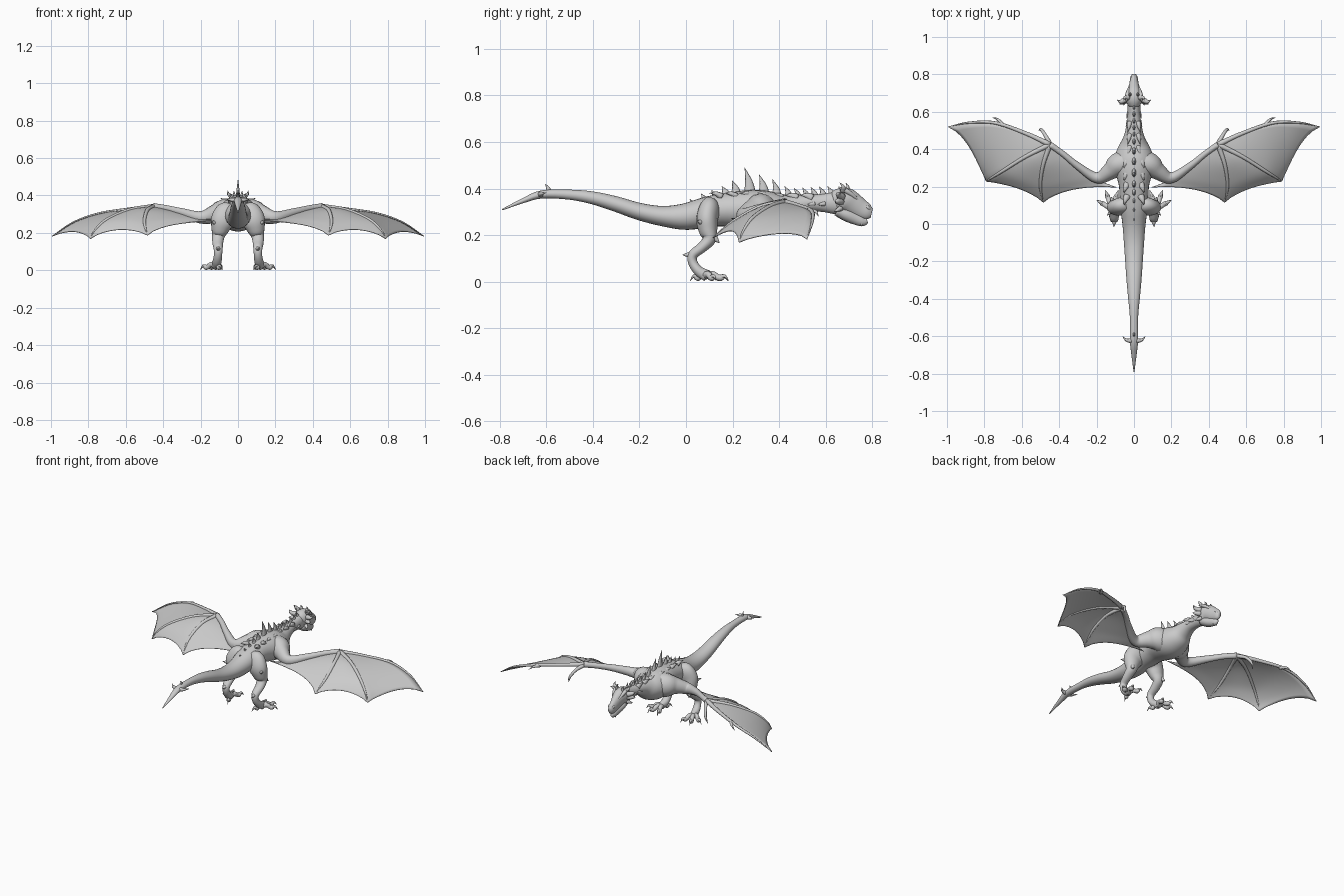
import bpy, bmesh, math
from mathutils import Vector


def spline(pts, n):
    """Catmull-Rom resampling of equal-length tuples."""
    P = [Vector(p) for p in pts]
    P = [2 * P[0] - P[1]] + P + [2 * P[-1] - P[-2]]
    out = []
    for i in range(1, len(P) - 2):
        a, b, c, d = P[i - 1:i + 3]
        for k in range(n):
            t = k / n
            out.append(0.5 * (2 * b + (c - a) * t + (2 * a - 5 * b + 4 * c - d) * t * t
                              + (3 * b - a - 3 * c + d) * t ** 3))
    return out + [P[-2]]


def tube(bm, pts, n=4, sides=12):
    """Loft elliptical rings along (x, y, z, r_side, r_up) points."""
    S = spline([Vector(list(p) + [p[-1]] * (5 - len(p))) for p in pts], n)
    C = [Vector(s[:3]) for s in S]
    span = C[-1] - C[0]
    k = min(range(3), key=lambda i: abs(span[i]))
    ref = Vector([float(i == k) for i in range(3)])
    rings = []
    for i, c in enumerate(C):
        t = (C[min(i + 1, len(C) - 1)] - C[max(i - 1, 0)]).normalized()
        side = (ref - t * ref.dot(t)).normalized()
        up = t.cross(side)
        r1, r2 = max(S[i][3], .0006), max(S[i][4], .0006)
        rings.append([bm.verts.new(c + side * r1 * math.cos(a) + up * r2 * math.sin(a))
                      for a in (2 * math.pi * j / sides for j in range(sides))])
    for a, b in zip(rings, rings[1:]):
        for j in range(sides):
            m = (j + 1) % sides
            bm.faces.new((a[j], a[m], b[m], b[j]))
    bm.faces.new(rings[0][::-1])
    bm.faces.new(rings[-1])


def spike(bm, base, tip, r, bend=(0, 0, 0), flat=1.0, sides=8):
    """Curved horn tapering from base to tip."""
    a, b = Vector(base), Vector(tip)
    mid = (a + b) / 2 + Vector(bend)
    tube(bm, [(*a, r * flat, r), (*mid, r * .6 * flat, r * .6), (*b, 0, 0)], 3, sides)


def finish(name, bm, mirror=False, thick=0):
    bmesh.ops.recalc_face_normals(bm, faces=bm.faces)
    me = bpy.data.meshes.new(name)
    bm.to_mesh(me)
    bm.free()
    for p in me.polygons:
        p.use_smooth = True
    ob = bpy.data.objects.new(name, me)
    bpy.context.collection.objects.link(ob)
    if thick:
        m = ob.modifiers.new("thickness", 'SOLIDIFY')
        m.thickness, m.offset = thick, 0
    if mirror:
        ob.modifiers.new("mirror", 'MIRROR')
    return ob


# Torso, neck and tail: y, top z, bottom z, half width
profile = [(-.79, .312, .306, .002), (-.7, .358, .337, .014), (-.62, .392, .357, .022),
           (-.5, .395, .352, .022), (-.4, .387, .332, .031), (-.3, .366, .3, .04),
           (-.2, .338, .264, .047), (-.1, .325, .238, .054), (0, .337, .222, .062),
           (.1, .367, .235, .075), (.2, .385, .235, .08), (.28, .395, .218, .1),
           (.35, .39, .207, .105), (.41, .382, .228, .085), (.46, .376, .27, .058),
           (.52, .374, .298, .042), (.58, .376, .3, .034), (.64, .385, .29, .034),
           (.68, .38, .29, .03)]
bm = bmesh.new()
tube(bm, [(0, y, (t + b) / 2, w, (t - b) / 2) for y, t, b, w in profile], 4, 24)
finish("body", bm)

# Tail fin barbs
bm = bmesh.new()
spike(bm, (.01, -.625, .374), (.062, -.6, .382), .014, (.004, -.008, 0))
finish("tail_barb", bm, True)

# Skull and lower jaw, mouth closed
bm = bmesh.new()
tube(bm, [(0, .63, .348, .03, .038), (0, .66, .35, .045, .052), (0, .69, .348, .043, .054),
          (0, .72, .332, .033, .048), (0, .75, .313, .025, .042), (0, .78, .299, .02, .034),
          (0, .798, .294, .012, .02)], 4, 20)
finish("skull", bm)
bm = bmesh.new()
tube(bm, [(0, .65, .308, .033, .026), (0, .69, .287, .032, .028), (0, .73, .27, .023, .026),
          (0, .76, .259, .017, .021), (0, .778, .264, .009, .012)], 4, 16)
finish("lower_jaw", bm)

# Brows, cheek frill, horns and nostrils
bm = bmesh.new()
tube(bm, [(.018, .745, .345, .004), (.03, .715, .372, .009), (.037, .685, .392, .011),
          (.04, .655, .405, .003)], 3, 8)
spike(bm, (.03, .675, .39), (.055, .66, .425), .014, (.008, .008, 0))
spike(bm, (.02, .69, .392), (.022, .685, .425), .01, (0, .008, 0))
spike(bm, (.038, .67, .365), (.092, .665, .385), .018, (.006, -.014, 0))
spike(bm, (.036, .665, .345), (.078, .64, .345), .018, (.008, -.004, 0))
spike(bm, (.03, .665, .315), (.055, .635, .3), .013, (.006, 0, 0))
spike(bm, (.01, .755, .255), (.012, .752, .236), .007)
tube(bm, [(.012, .77, .325, .004), (.014, .782, .318, .008), (.01, .793, .305, .003)], 3, 8)
finish("horn_frill", bm, True)

# Spines along the back: y, base z, height, radius
bm = bmesh.new()
spines = [(.03, .33, .025, .016), (.08, .345, .033, .02), (.125, .36, .033, .022),
          (.17, .37, .04, .024), (.215, .375, .06, .024), (.275, .38, .11, .026),
          (.335, .375, .085, .025), (.39, .37, .07, .022), (.44, .365, .045, .02)]
spines += [(.48 + .036 * i, .364 + .002 * i, .038, .018) for i in range(5)]
for y, z, h, r in spines:
    spike(bm, (0, y, z), (0, y - .012 - h * .1, z + h), r, (0, .006, -.004), .5)
spike(bm, (0, -.59, .385), (0, -.605, .42), .014, (0, .004, 0), .5)
finish("back_spines", bm)

# Overlapping scale plates either side of the spine
bm = bmesh.new()
for i in range(7):
    y = .14 + .065 * i
    w, z = (.036, .366) if y < .4 else (.022, .358)
    spike(bm, (w, y + .01, z), (w * 1.5, y - .04, z + .014), .02, (0, .004, .005), .8)
for i in range(4):
    y = .46 + .045 * i
    spike(bm, (.032 - .002 * i, y, .335), (.05 - .003 * i, y - .03, .33), .012)
finish("side_scales", bm, True)

# Wing bones
W = (.45, .425, .34)
arm = [(.03, .33, .3), (.085, .315, .305), (.13, .28, .298), (.2, .247, .283), (.3, .31, .31),
       (.38, .375, .33), W]
f1 = [W, (.58, .485, .325), (.74, .54, .302), (.88, .542, .255), (.995, .52, .182)]
f2 = [W, (.58, .36, .322), (.7, .285, .272), (.765, .245, .215), (.79, .228, .168)]
f3 = [W, (.485, .32, .32), (.5, .22, .268), (.495, .16, .225), (.484, .115, .187)]
root = [W, (.35, .34, .315), (.24, .26, .285), (.17, .225, .272), (.09, .195, .272)]
bm = bmesh.new()
tube(bm, [(*p, r * 1.1, r) for p, r in zip(arm, (.07, .066, .046, .03, .02, .016, .017))], 5, 14)
for f in (f1, f2, f3):
    tube(bm, [(*p, r) for p, r in zip(f, (.015, .011, .009, .006, .001))], 6, 8)
finish("wing_bones", bm, True)

# Wing claws: wrist thumb and leading-edge hook
bm = bmesh.new()
tube(bm, [(.45, .43, .335, .013), (.475, .475, .315, .01), (.497, .505, .275, .008),
          (.51, .5, .235, .001)], 4, 8)
spike(bm, (.7, .525, .305), (.755, .568, .28), .012, (0, .012, .008))
finish("wing_claws", bm, True)

# Wing membrane: scalloped panels between neighbouring fingers
bm = bmesh.new()
for A, B, dip, sag in ((f1, f2, .11, .01), (f2, f3, .2, .02), (f3, root, .2, .01)):
    a, b = spline(A, 5), spline(B, 5)
    nu, nv = len(a) - 1, 10
    grid = []
    for j in range(nv + 1):
        v = j / nv
        hump = 4 * v * (1 - v)
        row = []
        for i in range(nu + 1):
            s = i * (1 - dip * hump ** .7)
            k = min(int(s), nu - 1)
            p, q = a[k].lerp(a[k + 1], s - k), b[k].lerp(b[k + 1], s - k)
            c = p.lerp(q, v)
            u = i / nu
            c.z += sag * hump * u * (1 - .7 * u)
            row.append(bm.verts.new(c))
        grid.append(row)
    for r, s in zip(grid, grid[1:]):
        for i in range(nu):
            bm.faces.new((r[i], r[i + 1], s[i + 1], s[i]))
bmesh.ops.remove_doubles(bm, verts=bm.verts, dist=.0005)
finish("wing_membrane", bm, True, .004)

# Legs
bm = bmesh.new()
tube(bm, [(.025, .105, .325, .035, .04), (.055, .1, .305, .045, .066), (.082, .09, .265, .046, .064),
          (.096, .095, .22, .04, .048), (.105, .1, .182, .029, .034), (.108, .07, .148, .023, .029),
          (.106, .03, .115, .021, .024), (.107, .03, .08, .02, .022), (.112, .055, .045, .022, .024),
          (.117, .09, .025, .026, .02)], 5, 16)
finish("leg", bm, True)

# Knee, hip and heel spurs
bm = bmesh.new()
spike(bm, (.112, .115, .195), (.122, .145, .165), .018)
spike(bm, (.11, .08, .25), (.145, .045, .262), .018)
spike(bm, (.105, .02, .115), (.108, -.016, .115), .014)
finish("leg_spurs", bm, True)

# Toes with hooked claws
bm = bmesh.new()
for ang, length in ((-18, .072), (20, .076), (60, .064), (205, .035)):
    d = Vector((math.sin(math.radians(ang)), math.cos(math.radians(ang)), 0))
    o = Vector((.117, .08, 0))

    def at(t, z):
        p = o + d * t
        return (p.x, p.y, z)
    tube(bm, [(*at(0, .026), .018), (*at(length * .5, .031), .014), (*at(length * .8, .018), .013),
              (*at(length, .016), .014), (*at(length + .012, .014), .006)], 4, 10)
    spike(bm, at(length, .02), at(length + .034, .003), .011, (0, 0, .012))
finish("toes", bm, True)
